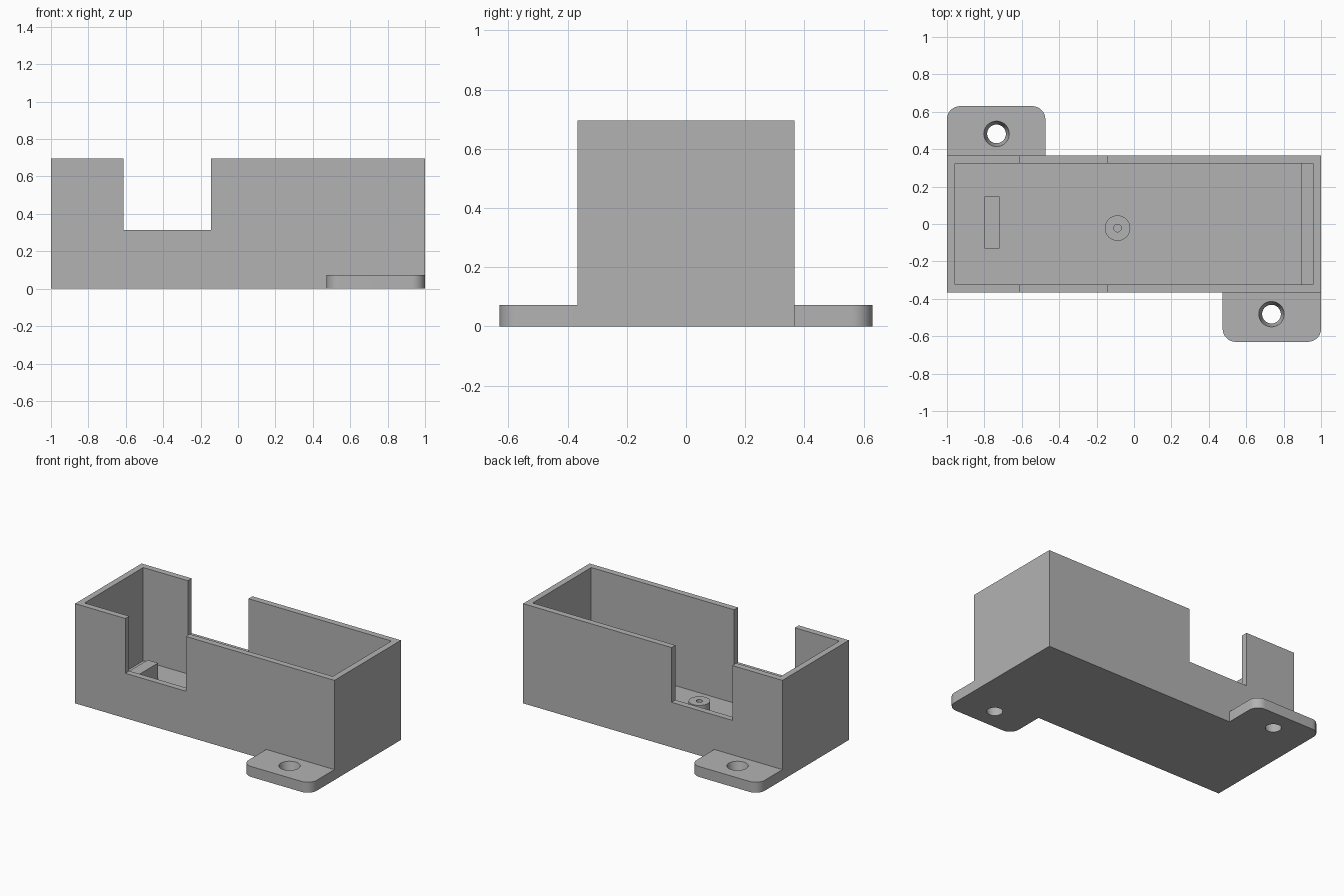
import bpy, bmesh, math

old = bpy.data.objects.get("Cube")
if old:
    bpy.data.objects.remove(old, do_unlink=True)

GREY = (0.45, 0.45, 0.45, 1.0)
plastic = bpy.data.materials.new("grey plastic")
plastic.use_nodes = True
plastic.diffuse_color = GREY
plastic.node_tree.nodes["Principled BSDF"].inputs["Base Color"].default_value = GREY

# Main dimensions
HALF_Y, HEIGHT, WALL, FLOOR = 0.366, 0.695, 0.043, 0.045
SUPPORT_TOP = 0.16


def add_object(name, bm):
    bmesh.ops.recalc_face_normals(bm, faces=bm.faces)
    mesh = bpy.data.meshes.new(name)
    bm.to_mesh(mesh)
    bm.free()
    mesh.materials.append(plastic)
    obj = bpy.data.objects.new(name, mesh)
    bpy.context.collection.objects.link(obj)
    return obj


def box(name, low, high):
    bm = bmesh.new()
    bmesh.ops.create_cube(bm, size=1)
    for v in bm.verts:
        v.co = [a + (b - a) * (c + 0.5) for a, b, c in zip(low, high, v.co)]
    return add_object(name, bm)


def cone(name, x, y, bottom, top, r_bottom, r_top):
    bm = bmesh.new()
    bmesh.ops.create_cone(bm, cap_ends=True, segments=48, radius1=r_bottom,
                          radius2=r_top, depth=top - bottom)
    bmesh.ops.translate(bm, verts=bm.verts, vec=(x, y, (top + bottom) / 2))
    return add_object(name, bm)


def cut(target, cutter):
    mod = target.modifiers.new("cut", "BOOLEAN")
    mod.operation, mod.solver, mod.object = "DIFFERENCE", "EXACT", cutter
    graph = bpy.context.evaluated_depsgraph_get()
    mesh = bpy.data.meshes.new_from_object(target.evaluated_get(graph))
    target.modifiers.clear()
    target.data = mesh
    bpy.data.objects.remove(cutter, do_unlink=True)


def smooth(obj):
    bpy.ops.object.select_all(action="DESELECT")
    obj.select_set(True)
    bpy.context.view_layer.objects.active = obj
    bpy.ops.object.shade_smooth_by_angle(angle=math.radians(30))


# Open tray with a notch through both long walls
tray = box("tray", (-1, -HALF_Y, 0), (1, HALF_Y, HEIGHT))
cut(tray, box("cavity", (WALL - 1, WALL - HALF_Y, FLOOR), (1 - WALL, HALF_Y - WALL, 1)))
cut(tray, box("notch", (-0.613, -1, 0.313), (-0.145, 1, 1)))

# Supports standing on the floor
box("support_rib", (-0.8, -0.13, FLOOR), (-0.72, 0.147, SUPPORT_TOP))
box("end_ledge", (0.893, WALL - HALF_Y, FLOOR), (1 - WALL, HALF_Y - WALL, SUPPORT_TOP))
post = cone("screw_post", -0.088, -0.022, FLOOR, SUPPORT_TOP, 0.068, 0.068)
cut(post, cone("post_hole", -0.088, -0.022, FLOOR + 0.005, 0.2, 0.02, 0.02))
smooth(post)


# Mounting tabs with rounded outer corners and a tapered screw hole
def mounting_tab(name, side):
    inner, outer, near, far = 0.474, 1.0, HALF_Y, 0.63
    radius, thick = 0.07, 0.073
    outline = [(inner, near), (outer, near)]
    for cx, start in ((outer - radius, 0), (inner + radius, 90)):
        for i in range(13):
            a = math.radians(start + i * 7.5)
            outline.append((cx + radius * math.cos(a), far - radius + radius * math.sin(a)))
    bm = bmesh.new()
    face = bm.faces.new([bm.verts.new((side * x, -side * y, 0)) for x, y in outline])
    raised = bmesh.ops.extrude_face_region(bm, geom=[face])["geom"]
    bmesh.ops.translate(bm, vec=(0, 0, thick),
                        verts=[g for g in raised if isinstance(g, bmesh.types.BMVert)])
    tab = add_object(name, bm)
    slope, over = 0.018 / thick, 0.02
    cut(tab, cone("screw_hole", side * 0.735, -side * 0.482, -over, thick + over,
                  0.05 - slope * over, 0.068 + slope * over))
    smooth(tab)


mounting_tab("front_left_tab", 1)
mounting_tab("back_right_tab", -1)
